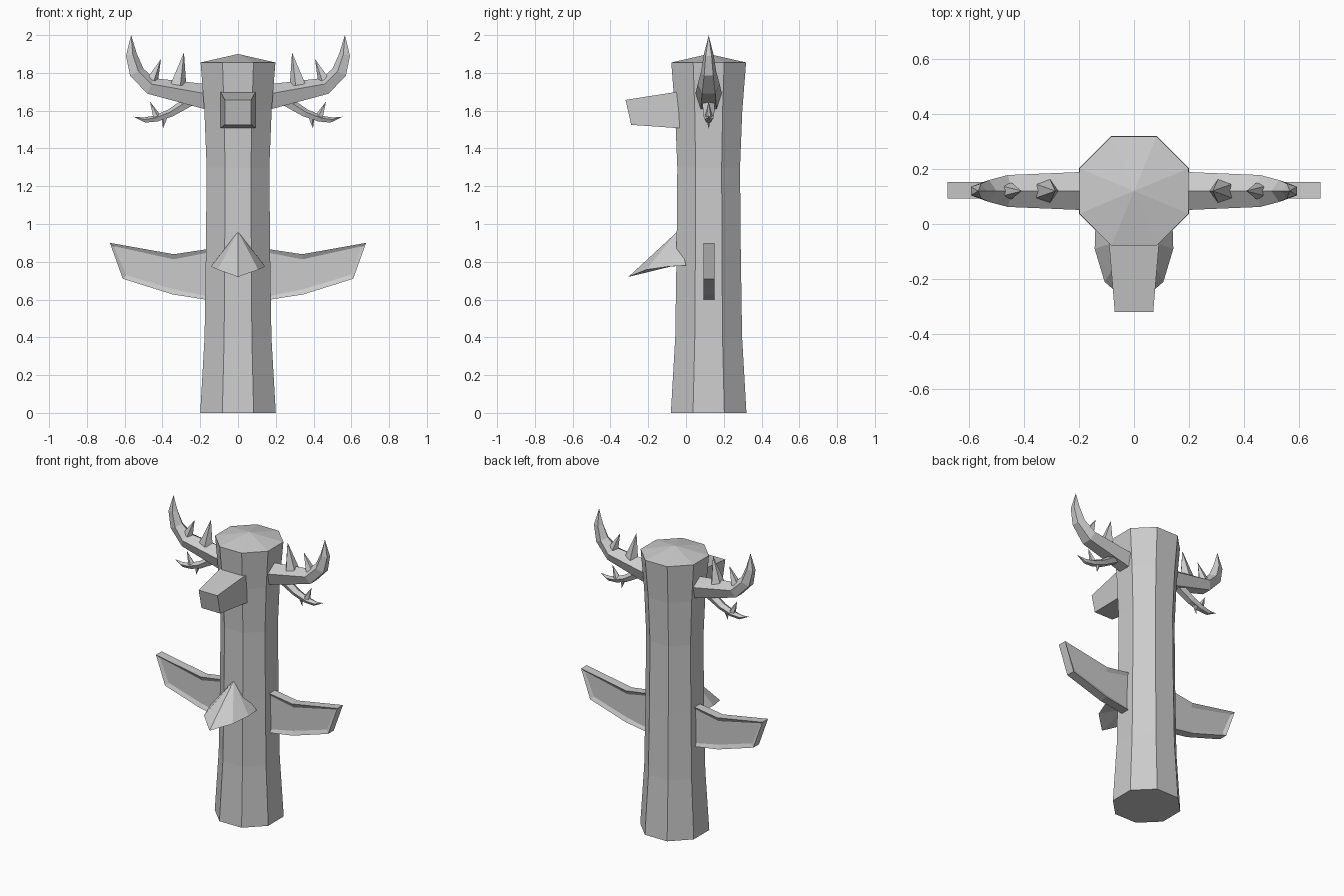
import bpy, bmesh, math
from mathutils import Vector

if "Cube" in bpy.data.objects:
    bpy.data.objects.remove(bpy.data.objects["Cube"])

CY = 0.12  # depth of the pole axis


def finish(bm, name, mirror=False):
    bmesh.ops.recalc_face_normals(bm, faces=bm.faces)
    me = bpy.data.meshes.new(name)
    bm.to_mesh(me)
    bm.free()
    ob = bpy.data.objects.new(name, me)
    bpy.context.collection.objects.link(ob)
    if mirror:
        ob.modifiers.new("Mirror", 'MIRROR').use_mirror_merge = False
    return ob


def loft(name, rings, tip=None, mirror=False):
    """Skin equal-sized rings of points, closing the end with a tip or a cap."""
    bm = bmesh.new()
    loops = [[bm.verts.new(p) for p in ring] for ring in rings]
    n = len(loops[0])
    for a, b in zip(loops, loops[1:]):
        for i in range(n):
            j = (i + 1) % n
            bm.faces.new((a[i], a[j], b[j], b[i]))
    bm.faces.new(loops[0])
    if tip:
        t = bm.verts.new(tip)
        for i in range(n):
            bm.faces.new((loops[-1][i], loops[-1][(i + 1) % n], t))
    else:
        bm.faces.new(loops[-1])
    return finish(bm, name, mirror)


def pentagon(top, bottom, w):
    """Five-sided section with its ridge at top and its flat at bottom (x, z)."""
    t, b = Vector((top[0], CY, top[1])), Vector((bottom[0], CY, bottom[1]))
    section = ((0, 0), (0.38, w), (1, 0.6 * w), (1, -0.6 * w), (0.38, -w))
    return [t.lerp(b, f) + Vector((0, y, 0)) for f, y in section]


def horn(name, sections, tip):
    return loft(name, [pentagon(*s) for s in sections], (tip[0], CY, tip[1]), True)


def spike(name, base, tip, r):
    d = (Vector(tip) - Vector(base)).normalized()
    side = Vector((-d.y, d.x)) * r
    b = Vector(base)
    return horn(name, [(b + side, b - side, r)], tip)


# Octagonal pole with a low pointed top
def octagon(half, z):
    r = half / math.cos(math.pi / 8)
    return [(r * math.cos((k + 0.5) * math.pi / 4),
             CY + r * math.sin((k + 0.5) * math.pi / 4), z) for k in range(8)]


profile = [(0.2, 0), (0.177, 0.4), (0.17, 0.85), (0.166, 1.3), (0.178, 1.6), (0.198, 1.855)]
loft("pole", [octagon(h, z) for h, z in profile], (0, CY, 1.90))

# Blocky upper snout
def rect(w, y0, z0, y1, z1):
    return [(-w, y0, z0), (w, y0, z0), (w, y1, z1), (-w, y1, z1)]


loft("snout", [rect(0.093, 0.03, 1.503, 0.03, 1.71),
               rect(0.093, -0.035, 1.507, -0.045, 1.70),
               rect(0.07, -0.29, 1.525, -0.32, 1.657)])

# Faceted lower beak
base = [(0.14, 0.0, 0.78), (0.143, -0.09, 0.775), (0.107, -0.21, 0.758)]
ring = base + [(0, -0.305, 0.72)] + [(-x, y, z) for x, y, z in reversed(base)]
bm = bmesh.new()
apex = bm.verts.new((0, -0.045, 0.96))
under = bm.verts.new((0, -0.08, 0.775))
vs = [bm.verts.new(p) for p in ring]
for i in range(len(vs)):
    a, b = vs[i], vs[(i + 1) % len(vs)]
    bm.faces.new((a, b, apex))
    bm.faces.new((b, a, under))
finish(bm, "beak")

# Wings: slabs with a recessed panel on both sides
outline = [(0.12, 0.873), (0.34, 0.84), (0.678, 0.90), (0.61, 0.71), (0.345, 0.627), (0.12, 0.592)]
wing = loft("wings", [[(x, y, z) for x, z in outline] for y in (0.092, 0.152)], mirror=True)
bm = bmesh.new()
bm.from_mesh(wing.data)
panels = [f for f in bm.faces if abs(f.normal.y) > 0.9]
bmesh.ops.inset_individual(bm, faces=panels, thickness=0.027, depth=0)
for f in panels:
    bmesh.ops.translate(bm, verts=f.verts, vec=-f.normal * 0.012)
bm.to_mesh(wing.data)
bm.free()

# Main antlers and their upper spikes
horn("antlers", [((0.12, 1.735), (0.12, 1.593), 0.072),
                 ((0.445, 1.772), (0.48, 1.69), 0.058),
                 ((0.50, 1.822), (0.571, 1.785), 0.04),
                 ((0.535, 1.90), (0.593, 1.89), 0.026)], (0.566, 2.0))
spike("antler_large_spikes", (0.315, 1.735), (0.286, 1.908), 0.042)
spike("antler_small_spikes", (0.452, 1.762), (0.408, 1.873), 0.03)

# Lower branches and their spikes
horn("lower_branches", [((0.27, 1.675), (0.21, 1.645), 0.034),
                        ((0.37, 1.605), (0.345, 1.57), 0.03),
                        ((0.45, 1.572), (0.425, 1.543), 0.025),
                        ((0.50, 1.564), (0.49, 1.537), 0.018)], (0.555, 1.568))
spike("branch_upper_spikes", (0.43, 1.57), (0.466, 1.648), 0.02)
spike("branch_lower_spikes", (0.388, 1.575), (0.397, 1.505), 0.018)
